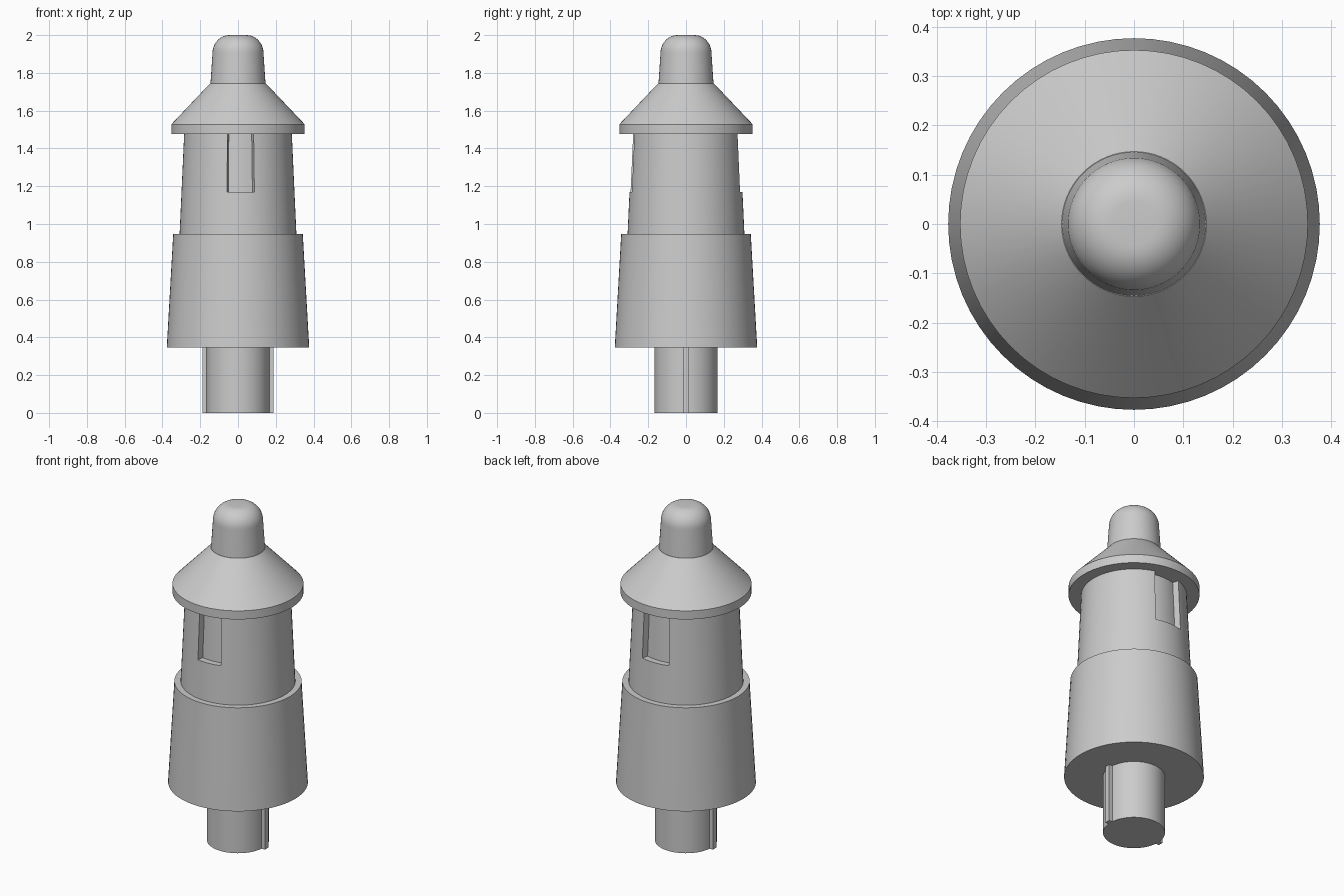
import bpy, bmesh
from math import sin, cos, pi, degrees, atan2

SEGMENTS = 64

cube = bpy.data.objects.get("Cube")
if cube:
    bpy.data.objects.remove(cube, do_unlink=True)

grey = bpy.data.materials.new("plain_grey")
grey.use_nodes = True
colour = (0.6, 0.6, 0.6, 1)
grey.diffuse_color = colour
grey.node_tree.nodes["Principled BSDF"].inputs["Base Color"].default_value = colour


def finish(name, bm):
    bmesh.ops.recalc_face_normals(bm, faces=bm.faces)
    mesh = bpy.data.meshes.new(name)
    bm.to_mesh(mesh)
    bm.free()
    mesh.materials.append(grey)
    obj = bpy.data.objects.new(name, mesh)
    bpy.context.collection.objects.link(obj)
    bpy.ops.object.select_all(action='DESELECT')
    obj.select_set(True)
    bpy.context.view_layer.objects.active = obj
    bpy.ops.object.shade_smooth_by_angle(angle=pi / 6)
    return obj


def lathe(profile):
    """Closed turned solid from (radius, height) points, bottom to top."""
    bm = bmesh.new()
    rings = []
    for r, z in profile:
        rings.append([bm.verts.new((r * sin(2 * pi * i / SEGMENTS),
                                    -r * cos(2 * pi * i / SEGMENTS), z))
                      for i in range(SEGMENTS)])
    for low, high in zip(rings, rings[1:]):
        for i in range(SEGMENTS):
            j = (i + 1) % SEGMENTS
            bm.faces.new((low[i], low[j], high[j], high[i]))
    bm.faces.new(rings[0][::-1])
    bm.faces.new(rings[-1])
    return bm


def recess(bm, start, end, sill, depth):
    """Sink the wall faces between two angles (0 = front) above the sill."""
    chosen = []
    for f in bm.faces:
        c = f.calc_center_median()
        angle = degrees(atan2(c.x, -c.y)) % 360
        turn = (angle - start) % 360
        if len(f.verts) == 4 and c.z > sill and turn < end - start:
            chosen.append(f)
    new = bmesh.ops.extrude_face_region(bm, geom=chosen)["geom"]
    for v in (g for g in new if isinstance(g, bmesh.types.BMVert)):
        r = v.co.xy.length
        v.co.xy *= (r - depth) / r
    bmesh.ops.delete(bm, geom=[f for f in chosen if f.is_valid], context='FACES_ONLY')


# Bottom peg with a key fin on each side
finish("peg", lathe([(0.167, 0), (0.167, 0.36)]))
for side, name in ((1, "left_fin"), (-1, "right_fin")):
    bm = bmesh.new()
    bmesh.ops.create_cube(bm, size=1)
    for v in bm.verts:
        v.co = (side * 0.169 + v.co.x * 0.038, v.co.y * 0.032, 0.18 + v.co.z * 0.36)
    finish(name, bm)

# Lower tapered body
finish("lower_body", lathe([(0.377, 0.347), (0.343, 0.947)]))

# Upper body with front and back window recesses, tucked under the roof
upper = lathe([(0.31, 0.93), (0.299, 1.17), (0.284, 1.5)])
step = 360 / SEGMENTS
recess(upper, -2 * step, 3 * step, 1.2, 0.036)
recess(upper, 180 - 3 * step, 180 + 3 * step, 1.2, 0.036)
finish("upper_body", upper)

# Conical roof with a straight rim
finish("roof", lathe([(0.353, 1.477), (0.353, 1.528), (0.147, 1.745)]))

# Rounded knob on top
dome = [(0.045 + 0.09 * cos(pi * i / 20), 1.905 + 0.095 * sin(pi * i / 20))
        for i in range(11)]
finish("knob", lathe([(0.146, 1.74)] + dome))
